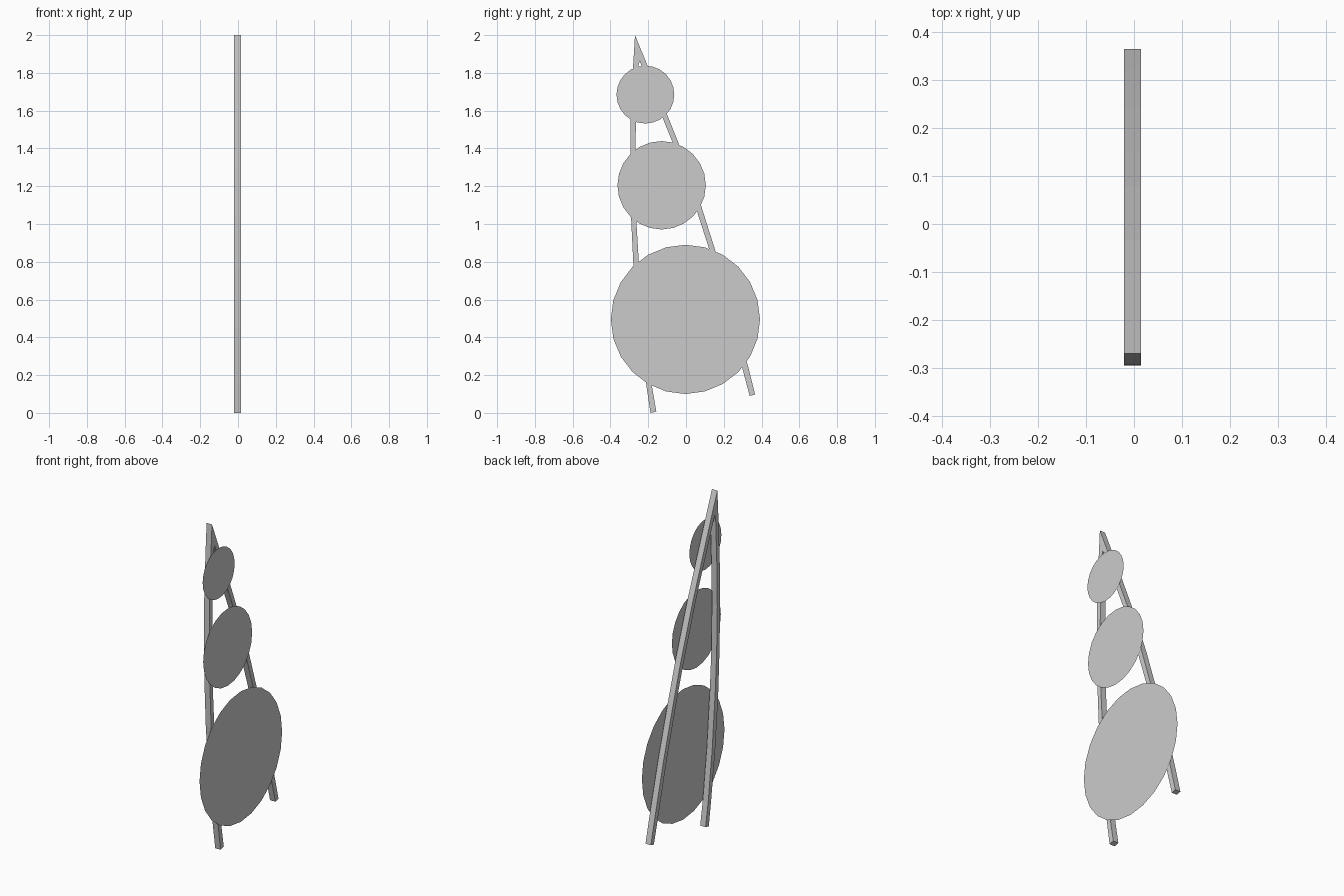
import bpy, bmesh
from math import cos, sin, pi

if "Cube" in bpy.data.objects:
    bpy.data.objects.remove(bpy.data.objects["Cube"])


def make_object(name, bm):
    mesh = bpy.data.meshes.new(name)
    bm.to_mesh(mesh)
    bm.free()
    obj = bpy.data.objects.new(name, mesh)
    bpy.context.collection.objects.link(obj)
    return obj


def disc(name, y, z, r, x=0.021, sides=24):
    """Flat, zero-thickness disc facing +x."""
    bm = bmesh.new()
    bm.faces.new([bm.verts.new((x, y + r * cos(2 * pi * i / sides),
                                z + r * sin(2 * pi * i / sides)))
                  for i in range(sides)])
    make_object(name, bm)


def plate(name, outline, x0, x1):
    """Side-view outline (y, z) extruded along x."""
    bm = bmesh.new()
    face = bm.faces.new([bm.verts.new((x0, y, z)) for y, z in outline])
    ext = bmesh.ops.extrude_face_region(bm, geom=[face])
    verts = [v for v in ext["geom"] if isinstance(v, bmesh.types.BMVert)]
    bmesh.ops.translate(bm, verts=verts, vec=(x1 - x0, 0, 0))
    bmesh.ops.recalc_face_normals(bm, faces=bm.faces)
    make_object(name, bm)


# Two bowed rails that meet in a point at the top
left_outer = [(-0.188, 0.0), (-0.212, 0.16), (-0.25, 0.45), (-0.278, 0.77),
              (-0.291, 1.04), (-0.296, 1.3), (-0.293, 1.55), (-0.281, 1.82)]
apex = [(-0.27, 2.0)]
right_outer = [(-0.2, 1.83), (-0.1, 1.58), (-0.034, 1.415), (0.079, 1.1),
               (0.155, 0.86), (0.245, 0.56), (0.325, 0.26), (0.366, 0.097)]
right_inner = [(0.337, 0.09), (0.296, 0.245), (0.216, 0.55), (0.125, 0.86),
               (0.054, 1.08), (-0.07, 1.43), (-0.123, 1.56), (-0.232, 1.83)]
notch = [(-0.245, 1.862)]
left_inner = [(-0.254, 1.83), (-0.265, 1.55), (-0.269, 1.3), (-0.263, 1.02),
              (-0.25, 0.8), (-0.22, 0.45), (-0.182, 0.15), (-0.157, 0.007)]
plate("rail_frame", left_outer + apex + right_outer + right_inner + notch
      + left_inner, -0.021, 0.015)

# Three discs mounted on the +x side, largest at the bottom
disc("large_disc", -0.003, 0.495, 0.395)
disc("middle_disc", -0.129, 1.205, 0.234)
disc("small_disc", -0.215, 1.685, 0.153)
